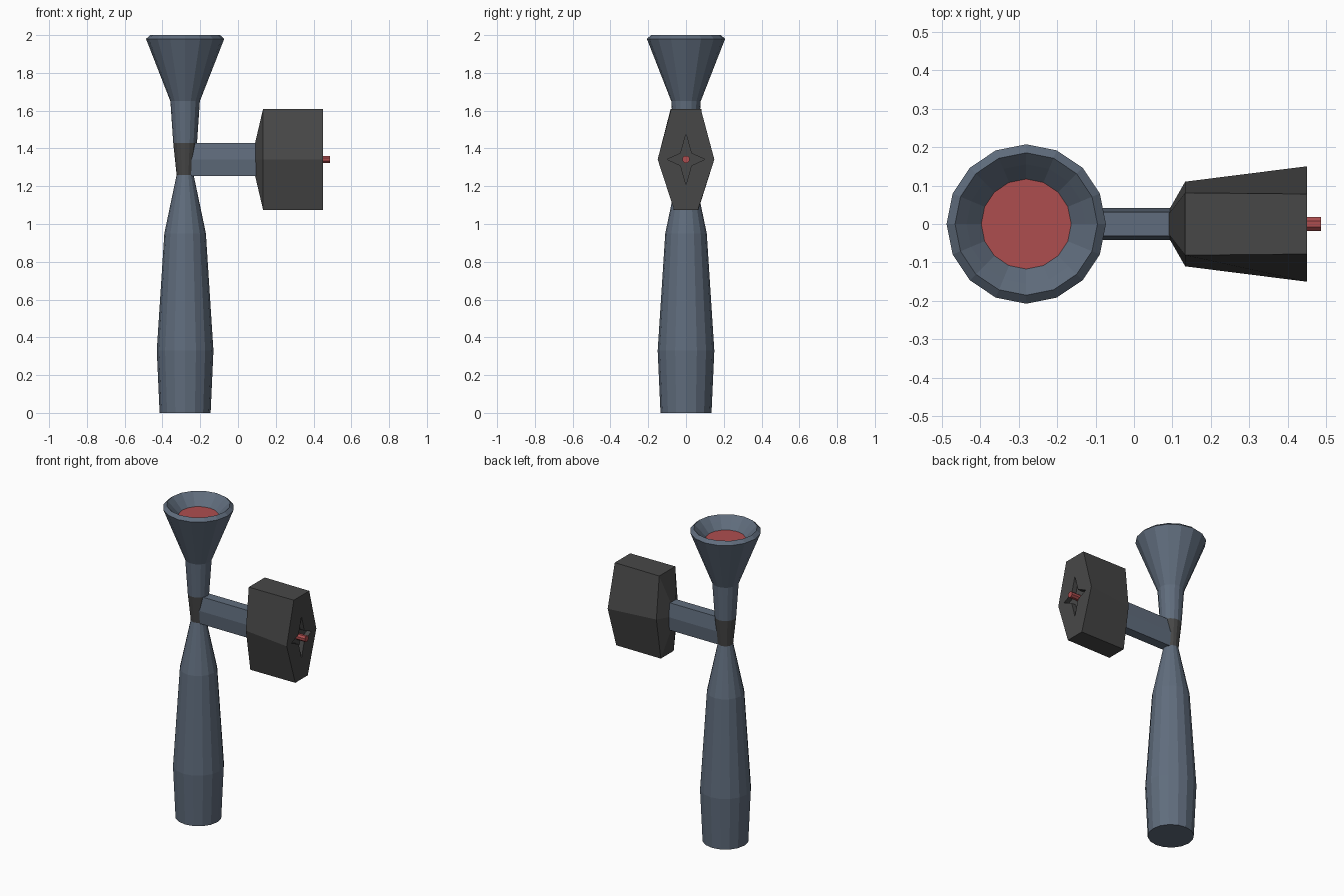
import bpy, bmesh, math
from mathutils import Vector

if "Cube" in bpy.data.objects:
    bpy.data.objects.remove(bpy.data.objects["Cube"])


def material(name, rgb):
    m = bpy.data.materials.new(name)
    m.diffuse_color = (*rgb, 1)
    m.use_nodes = True
    m.node_tree.nodes["Principled BSDF"].inputs["Base Color"].default_value = m.diffuse_color
    return m


SLATE = material("slate blue", (0.117, 0.152, 0.205))
DARK = material("dark grey", (0.064, 0.064, 0.064))
RED = material("red", (0.42, 0.076, 0.078))


def finish(name, bm, mats):
    bmesh.ops.recalc_face_normals(bm, faces=bm.faces)
    me = bpy.data.meshes.new(name)
    bm.to_mesh(me)
    bm.free()
    for m in mats:
        me.materials.append(m)
    ob = bpy.data.objects.new(name, me)
    bpy.context.collection.objects.link(ob)
    return ob


def loft(name, rings, mats, rule=None):
    """Skin a list of equal-length point rings; a one-point ring is an apex."""
    bm = bmesh.new()
    vs = [[bm.verts.new(p) for p in r] for r in rings]
    n = max(len(r) for r in rings)
    for k, (a, b) in enumerate(zip(vs, vs[1:])):
        for i in range(n):
            j = (i + 1) % n
            if len(a) == 1:
                f = bm.faces.new((a[0], b[j], b[i]))
            else:
                f = bm.faces.new((a[i], a[j], b[j], b[i]))
            f.material_index = rule(k) if rule else 0
    for k, r in ((-1, vs[0]), (len(rings) - 1, vs[-1])):
        if len(r) > 2:
            bm.faces.new(r).material_index = rule(k) if rule else 0
    return finish(name, bm, mats)


def ring_z(r, z, n=16, cx=-0.28):
    return [(cx + r * math.cos(2 * math.pi * i / n),
             r * math.sin(2 * math.pi * i / n), z) for i in range(n)]


def hexagon(x, top, mid, bot, z0, zm, z1):
    return [(x, -bot, z0), (x, bot, z0), (x, mid, zm),
            (x, top, z1), (x, -top, z1), (x, -mid, zm)]


# Post: turned handle, dark collar, funnel with a sunken red disc
profile = [(0.135, 0), (0.15, 0.33), (0.11, 0.95), (0.045, 1.26), (0.063, 1.43),
           (0.078, 1.65), (0.207, 1.98), (0.185, 2.0), (0.155, 1.97), (0.117, 1.93)]
loft("post", [ring_z(r, z) for r, z in profile], [SLATE, DARK, RED],
     lambda k: 1 if k == 3 else 2 if k == len(profile) - 1 else 0)

# Arm between post and head
loft("arm", [hexagon(x, 0.031, 0.041, 0.031, 1.255, 1.342, 1.43)
             for x in (-0.27, 0.12)], [SLATE])

# Head: flared hexagonal block with a pointed back
head = loft("head", [[(0.07, 0, 1.342)],
                     hexagon(0.133, 0.081, 0.11, 0.065, 1.075, 1.342, 1.61),
                     hexagon(0.45, 0.078, 0.15, 0.063, 1.075, 1.342, 1.61)], [DARK])


# Four-pointed star recess in the striking face
def star(x):
    pts = []
    for i in range(8):
        a = i * math.pi / 4
        ry, rz = (0.1, 0.135) if i % 2 == 0 else (0.04, 0.046)
        pts.append((x, ry * math.cos(a), 1.342 + rz * math.sin(a)))
    return pts


cutter = loft("star_cutter", [star(0.42), star(0.47)], [DARK])
cutter.hide_render = True
mod = head.modifiers.new("star recess", 'BOOLEAN')
mod.operation = 'DIFFERENCE'
mod.solver = 'EXACT'
mod.object = cutter
bpy.context.view_layer.objects.active = head
head.select_set(True)
bpy.ops.object.modifier_apply(modifier=mod.name)
bpy.data.objects.remove(cutter)

# Red peg in the star
loft("peg", [[(x, 0.02 * math.cos((i + .5) * math.pi / 4),
               1.342 + 0.02 * math.sin((i + .5) * math.pi / 4)) for i in range(8)]
             for x in (0.41, 0.486)], [RED])
